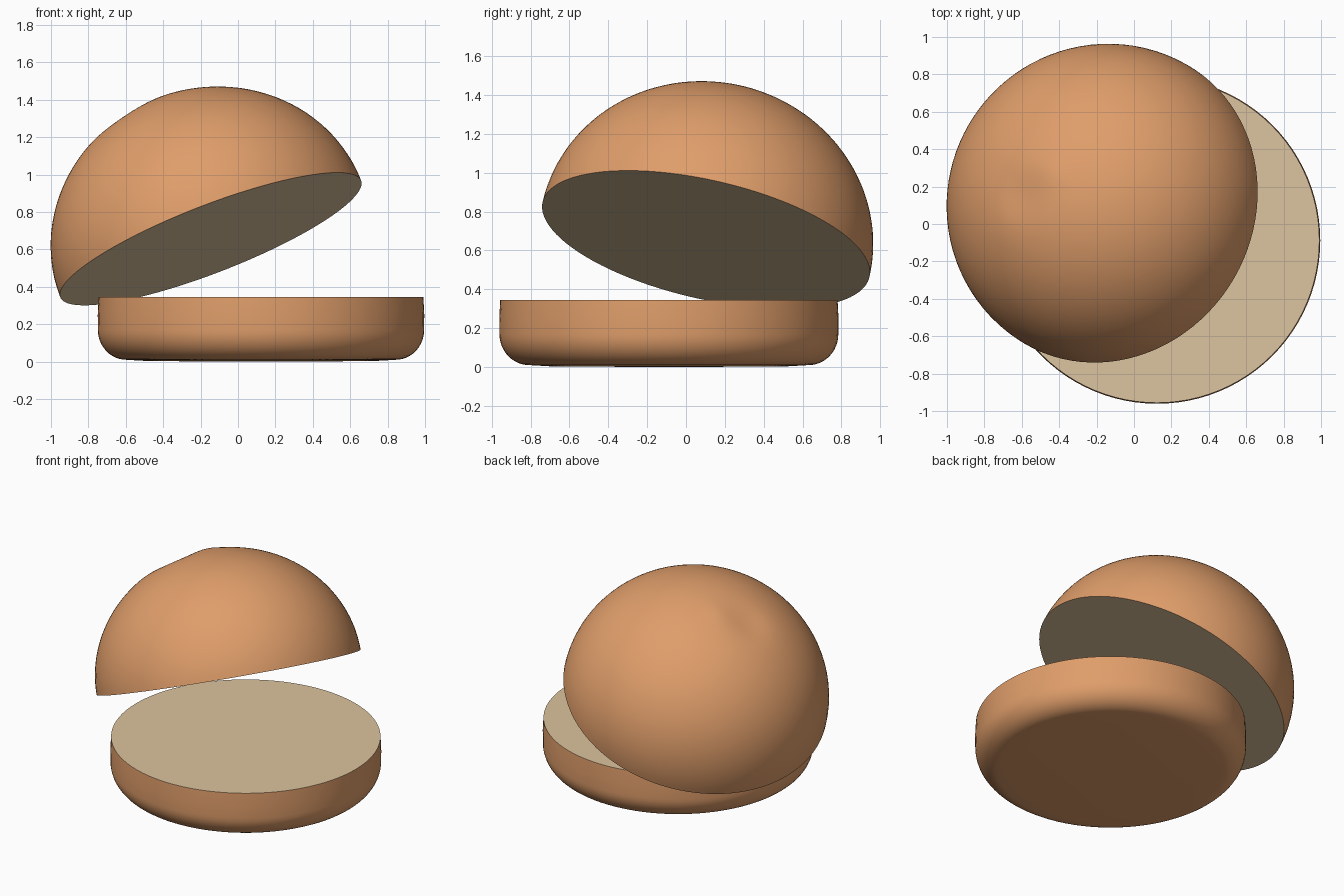
import bpy, bmesh, math
from mathutils import Vector

if "Cube" in bpy.data.objects:
    bpy.data.objects.remove(bpy.data.objects["Cube"], do_unlink=True)

SEGMENTS = 96


def make_material(name, rgb):
    mat = bpy.data.materials.new(name)
    mat.use_nodes = True
    mat.diffuse_color = (*rgb, 1)
    mat.node_tree.nodes["Principled BSDF"].inputs["Base Color"].default_value = (*rgb, 1)
    return mat


crust = make_material("golden_crust", (0.74, 0.34, 0.145))
crumb = make_material("pale_crumb", (0.72, 0.55, 0.345))


def lathe(name, profile, cut_normal_sign, reshape=None):
    """Spin a profile of (radius, height) round z; the flat cut face is crumb."""
    bm = bmesh.new()
    verts = [bm.verts.new((r, 0, z)) for r, z in profile]
    edges = [bm.edges.new(pair) for pair in zip(verts, verts[1:])]
    bmesh.ops.spin(bm, geom=verts + edges, cent=(0, 0, 0), axis=(0, 0, 1),
                   angle=math.tau, steps=SEGMENTS, use_merge=True)
    bmesh.ops.remove_doubles(bm, verts=bm.verts, dist=1e-4)
    # Close the open rim with the cut face
    rim = [e for e in bm.edges if e.is_boundary]
    cut = bmesh.ops.contextual_create(bm, geom=rim)["faces"]
    for face in cut:
        face.material_index = 1
    bmesh.ops.recalc_face_normals(bm, faces=bm.faces)
    if reshape:
        for v in bm.verts:
            v.co = reshape(v.co)
    mesh = bpy.data.meshes.new(name)
    bm.to_mesh(mesh)
    bm.free()
    mesh.materials.append(crust)
    mesh.materials.append(crumb)
    obj = bpy.data.objects.new(name, mesh)
    bpy.context.collection.objects.link(obj)
    bpy.context.view_layer.objects.active = obj
    obj.select_set(True)
    bpy.ops.object.shade_smooth_by_angle(angle=math.radians(40))
    obj.select_set(False)
    return obj


# Bottom bun: flat-topped disc with a rounded lower edge
bottom_profile = [(0, 0), (0.6, 0.003), (0.72, 0.01)]
for i in range(1, 13):
    a = math.radians(90 * i / 12)
    bottom_profile.append((0.72 + 0.152 * math.sin(a), 0.17 - 0.16 * math.cos(a)))
bottom_profile += [(0.873, 0.25), (0.868, 0.345)]
bottom_bun = lathe("bottom_bun", bottom_profile, 1)
bottom_bun.location = (0.123, -0.088, 0)

# Top bun: slightly flattened dome, tipped back off the bottom half
RADIUS, HEIGHT, RINGS = 0.863, 0.805, 40
dome_profile = [(RADIUS * math.sin(t), HEIGHT * math.cos(t))
                for t in (math.pi / 2 * i / RINGS for i in range(RINGS + 1))]
dent_centre = Vector((-0.2, -0.1))


def dent(co):
    """Press a shallow hollow beside the crown, leaving a soft peak."""
    if co.z < 0.3:
        return co
    d = (co.xy - dent_centre).length
    peak = 0.006 * math.exp(-(co.xy.length / 0.08) ** 2)
    return co + Vector((0, 0, peak - 0.02 * math.exp(-(d / 0.13) ** 2)))


top_bun = lathe("top_bun", dome_profile, -1, dent)
tilt_axis = Vector((-0.354, 0.21, 0.912)).normalized()
top_bun.rotation_mode = "QUATERNION"
top_bun.rotation_quaternion = Vector((0, 0, 1)).rotation_difference(tilt_axis)
top_bun.location = (-0.146, 0.103, 0.656)
